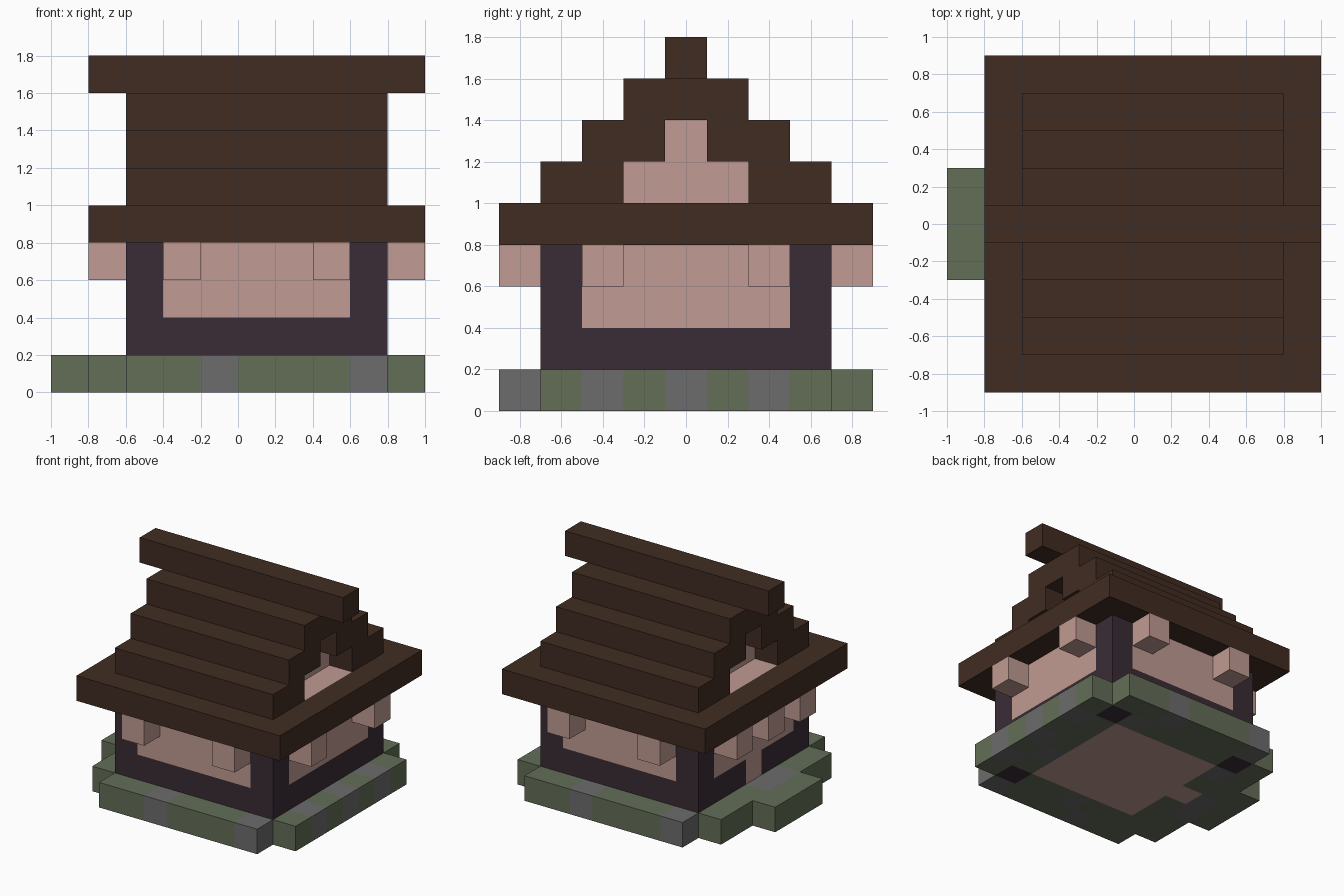
import bpy
import bmesh
from mathutils import Matrix, Vector

UNIT = 0.2  # edge length of one building block

if "Cube" in bpy.data.objects:
    bpy.data.objects.remove(bpy.data.objects["Cube"], do_unlink=True)


def make_material(name, hex_code):
    rgb = [int(hex_code[i:i + 2], 16) / 255 for i in (0, 2, 4)]
    linear = [c / 12.92 if c <= 0.04045 else ((c + 0.055) / 1.055) ** 2.4 for c in rgb]
    mat = bpy.data.materials.new(name)
    mat.use_nodes = True
    mat.diffuse_color = (*linear, 1)
    bsdf = mat.node_tree.nodes["Principled BSDF"]
    bsdf.inputs["Base Color"].default_value = (*linear, 1)
    bsdf.inputs["Roughness"].default_value = 0.9
    return mat


roof_brown = make_material("dark brown roof wood", "402C22")
plank = make_material("pale pink plank", "C19B93")
timber = make_material("dark purple timber", "3A2C35")
moss = make_material("mossy green stone", "636D57")
stone = make_material("grey stone", "6C6C6D")


def blocks(name, boxes, *mats):
    """One object from boxes (x0, x1, y0, y1, z0, z1[, material index]) in block units."""
    bm = bmesh.new()
    for x0, x1, y0, y1, z0, z1, *slot in boxes:
        centre = Vector((x0 + x1, y0 + y1, z0 + z1)) * UNIT / 2
        size = Vector((x1 - x0, y1 - y0, z1 - z0)) * UNIT
        made = bmesh.ops.create_cube(
            bm, size=1, matrix=Matrix.Translation(centre) @ Matrix.Diagonal((*size, 1)))
        for face in {f for v in made["verts"] for f in v.link_faces}:
            face.material_index = slot[0] if slot else 0
    mesh = bpy.data.meshes.new(name)
    bm.to_mesh(mesh)
    bm.free()
    for mat in mats:
        mesh.materials.append(mat)
    obj = bpy.data.objects.new(name, mesh)
    bpy.context.collection.objects.link(obj)
    return obj


# Foundation: a ring of mossy and grey stones around the floor
grey = {(-1, -4), (3, -4), (4, -2), (4, 0), (4, 2), (-3, 4), (1, 4),
        (-4, -1), (-4, 0), (-3, 2), (0, -3), (2, 3), (3, -1)}
cells = []
for i in range(-4, 5):
    for j in range(-4, 5):
        outer_corner = i in (-4, 4) and abs(j) == 4
        floor = (abs(i) <= 2 and abs(j) <= 2) or (i, j) == (-3, 0)
        post = abs(i) == 3 and abs(j) == 3 and (i, j) != (-3, -3)
        if not (outer_corner or floor or post):
            cells.append((i, i + 1, j - 0.5, j + 0.5, 0, 1, int((i, j) in grey)))
blocks("foundation_stones", cells, moss, stone)
blocks("door_step", [(-5, -4, -1.5, 1.5, 0, 1)], moss)
blocks("floor", [(-2, 3, -2.5, 2.5, 0, 1)], plank)

# Corner posts
blocks("corner_posts",
       [(x, x + 1, y, y + 1, 1 if (x, y) == (-3, -3.5) else 0, 4)
        for x in (-3, 3) for y in (-3.5, 2.5)], timber)

# Low timber course, interrupted by the door
blocks("wall_base",
       [(-2, 3, y, y + 1, 1, 2) for y in (-3.5, 2.5)]
       + [(3, 4, -2.5, 2.5, 1, 2), (-3, -2, -2.5, -0.5, 1, 2), (-3, -2, 0.5, 2.5, 1, 2)],
       timber)
blocks("door", [(-3, -2, -0.5, 0.5, 0, 2)], plank)

# Plank walls between the posts
blocks("wall_panels",
       [(-2, 3, y, y + 1, 2, 4) for y in (-3.5, 2.5)]
       + [(x, x + 1, -2.5, 2.5, 2, 4) for x in (-3, 3)], plank)

# Beam ends under the eaves
blocks("eave_brackets",
       [(x, x + 1, y, y + 1, 3, 4) for x in (-2, 2) for y in (-4.5, 3.5)]
       + [(x, x + 1, y, y + 1, 3, 4) for x in (-4, 4) for y in (-2.5, 1.5)]
       + [(-4, -3, -0.5, 0.5, 3, 4)], plank)

# Eaves frame with the plank ceiling inside it
blocks("roof_eaves",
       [(-4, 5, y, y + 3, 4, 5) for y in (-4.5, 1.5)]
       + [(x, x + 1, -1.5, 1.5, 4, 5) for x in (-4, 4)], roof_brown)
blocks("ceiling", [(-3, 4, -1.5, 1.5, 4, 5)], plank)

# Stepped roof courses on both slopes, closed near the top
courses = []
for level, (inner, edge) in enumerate(((1.5, 3.5), (0.5, 2.5), (0, 1.5))):
    for y0, y1 in ((-edge, -inner), (inner, edge)):
        courses.append((-3, 4, y0, y1, 5 + level, 6 + level))
blocks("roof_steps", courses, roof_brown)
blocks("roof_ridge", [(-4, 5, -0.5, 0.5, 8, 9)], roof_brown)

# Gable infill, set back one block at each end
blocks("gable_infill",
       [(-2, 3, -1.5, 1.5, 5, 6), (-2, 3, -0.5, 0.5, 6, 7)], plank)
